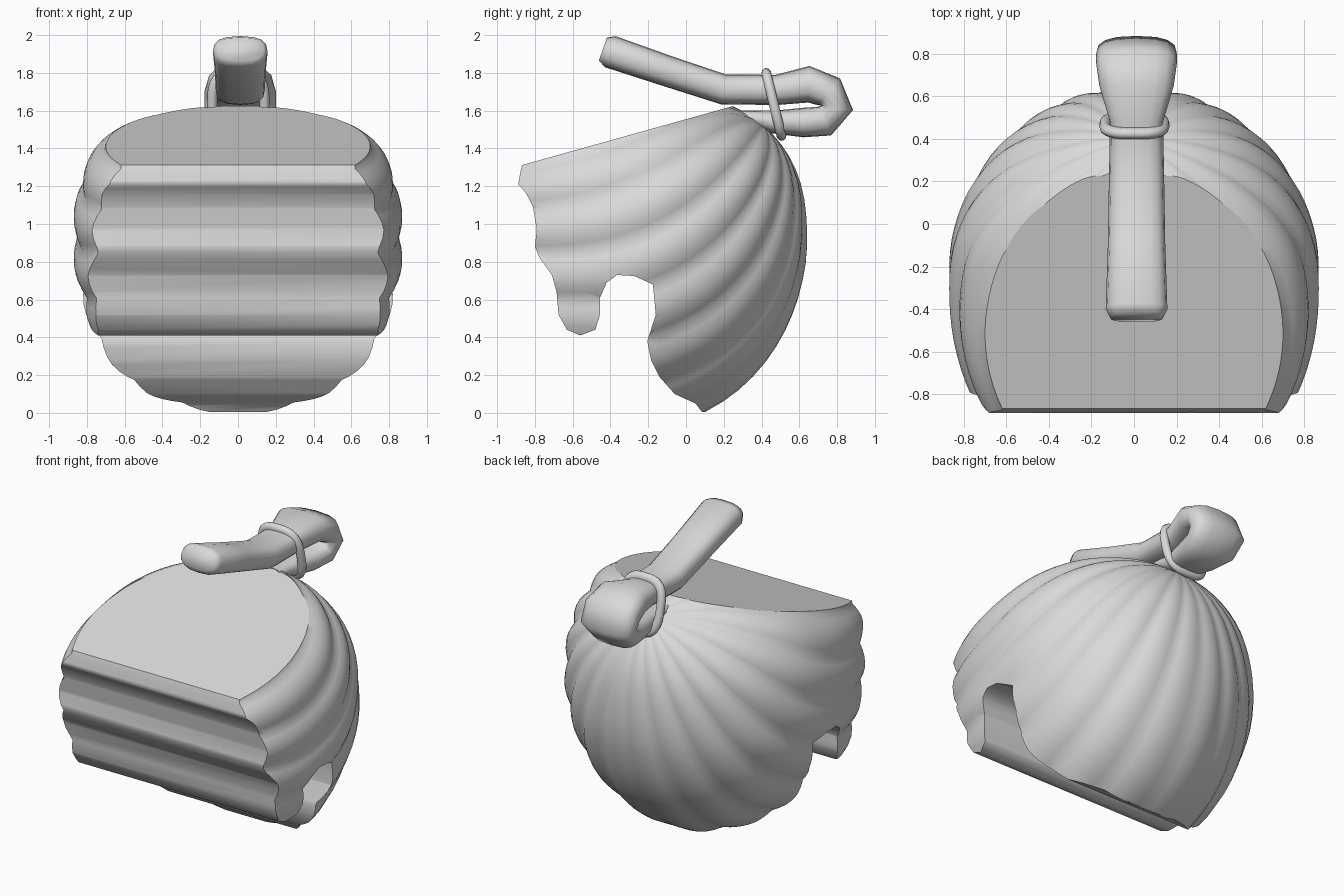
import bpy, bmesh
from math import sin, cos, pi, radians, copysign, atan2
from mathutils import Vector

if "Cube" in bpy.data.objects:
    bpy.data.objects.remove(bpy.data.objects["Cube"], do_unlink=True)

grey = bpy.data.materials.new("light_grey")
grey.use_nodes = True
grey.diffuse_color = (0.7, 0.7, 0.7, 1)
grey.node_tree.nodes["Principled BSDF"].inputs["Base Color"].default_value = grey.diffuse_color


def make(name, bm):
    bmesh.ops.recalc_face_normals(bm, faces=bm.faces)
    mesh = bpy.data.meshes.new(name)
    bm.to_mesh(mesh)
    bm.free()
    mesh.materials.append(grey)
    ob = bpy.data.objects.new(name, mesh)
    bpy.context.collection.objects.link(ob)
    return ob


def smooth(ob, angle):
    bpy.ops.object.select_all(action='DESELECT')
    ob.select_set(True)
    bpy.context.view_layer.objects.active = ob
    bpy.ops.object.shade_smooth_by_angle(angle=radians(angle))


def bridge(bm, a, b):
    n = len(a)
    for i in range(n):
        bm.faces.new((a[i], a[(i + 1) % n], b[(i + 1) % n], b[i]))


# Hair volume: rounded ball with combed strands fanning out from the knot
STRANDS, PER_STRAND, RINGS = 20, 6, 40
CENTRE = Vector((0, -0.25, 0.93))


def blend(value):
    return min(1, max(0, value * 2 + 0.5))


def hair_point(theta, phi):
    x, y, z = sin(theta) * cos(phi), cos(theta), sin(theta) * sin(phi)
    # strands are low at the back and fuller on the sides
    depth = (0.012 + 0.026 * abs(x)) * min(1, sin(theta) * 1.6)
    tilt = radians(42) * (1 + y) / 2          # strands sweep up toward the knot
    y, z = y * cos(tilt) - z * sin(tilt), y * sin(tilt) + z * cos(tilt)
    front = blend(-y)
    p = 2 + 0.4 * max(blend(z), 0.6 * front)  # squareness in height
    q = 2 + 0.2 * front                       # squareness in plan
    ry = 0.89 if y > 0 else 1.03
    rz = 0.78 if z > 0 else 1.01
    plan = (abs(x / 0.862) ** q + abs(y / ry) ** q) ** (1 / q)
    r = (plan ** p + abs(z / rz) ** p) ** (-1 / p)
    r *= 1 + depth * (abs(sin(phi * STRANDS / 2)) - 0.6)
    return CENTRE + Vector((x, y, z)) * r


bm = bmesh.new()
count = STRANDS * PER_STRAND
rings = [[bm.verts.new(hair_point(pi * i / RINGS, 2 * pi * j / count)) for j in range(count)]
         for i in range(1, RINGS)]
for a, b in zip(rings, rings[1:]):
    bridge(bm, a, b)
for ring, theta in ((rings[0], 0), (rings[-1], pi)):
    pole = bm.verts.new(hair_point(theta, 0))
    for j in range(count):
        bm.faces.new((ring[j], ring[(j + 1) % count], pole))
hair = make("hair", bm)

# Side outline of the hairline: forehead, sideburn, ear notch and nape
OUTLINE = [(-.868, 1.312), (-.878, 1.27), (-.888, 1.21), (-.87, 1.19), (-.845, 1.16),
           (-.81, 1.09), (-.79, .97), (-.80, .88),
           (-.775, .82), (-.71, .73), (-.685, .64), (-.675, .52), (-.63, .44), (-.56, .41),
           (-.48, .44), (-.455, .52), (-.455, .61), (-.42, .69), (-.365, .73), (-.275, .725),
           (-.175, .68), (-.16, .52), (-.205, .38), (-.185, .28), (-.14, .19), (-.06, .1),
           (.05, .05), (.085, .005), (1.2, .005), (1.2, 1.89)]
bm = bmesh.new()
sides = [[bm.verts.new((x, y, z)) for y, z in OUTLINE] for x in (-1.5, 1.5)]
bridge(bm, *sides)
for s in sides:
    bm.faces.new(s)
cutter = make("hairline_cutter", bm)
cutter.hide_render = True

mod = hair.modifiers.new("hairline", 'BOOLEAN')
mod.operation, mod.solver, mod.object = 'INTERSECT', 'EXACT', cutter
bpy.context.view_layer.objects.active = hair
bpy.ops.object.modifier_apply(modifier=mod.name)
bpy.data.objects.remove(cutter, do_unlink=True)
smooth(hair, 60)

# Crisp line where the cut faces meet the strands
bm = bmesh.new()
bm.from_mesh(hair.data)
for edge in bm.edges:
    cut = [abs(f.normal.x) < 0.0005 for f in edge.link_faces]
    if any(cut) and not all(cut):
        edge.smooth = False
bm.to_mesh(hair.data)
bm.free()

# Topknot: flat rounded tail, folded back over the head (y, z, half width, half thickness)
TAIL = [(.28, 1.57, .11, .03), (.46, 1.54, .11, .06), (.62, 1.537, .15, .078),
        (.735, 1.545, .175, .083), (.80, 1.615, .19, .085), (.757, 1.70, .19, .092),
        (.65, 1.74, .175, .097), (.48, 1.71, .125, .08), (.2, 1.712, .13, .08),
        (-.1, 1.81, .135, .082), (-.4, 1.912, .145, .087), (-.44, 1.926, .125, .065)]
MIDDLE_X = 0.012
bm = bmesh.new()
loops = []
for i, (y, z, w, h) in enumerate(TAIL):
    before, after = TAIL[max(i - 1, 0)], TAIL[min(i + 1, len(TAIL) - 1)]
    along = Vector((0, after[0] - before[0], after[1] - before[1])).normalized()
    up = Vector((0, -along.z, along.y))
    loop = []
    for k in range(16):
        a = 2 * pi * k / 16
        cx, cy = (copysign(abs(f) ** 0.75, f) for f in (cos(a), sin(a)))
        loop.append(bm.verts.new(Vector((MIDDLE_X + w * cx, y, z)) + up * h * cy))
    loops.append(loop)
for a, b in zip(loops, loops[1:]):
    bridge(bm, a, b)
bm.faces.new(loops[0])
bm.faces.new(loops[-1])
smooth(make("topknot", bm), 75)

# Tie around the folded tail, slightly squared to hug it
bpy.ops.mesh.primitive_torus_add(major_segments=32, minor_segments=10, major_radius=0.138,
                                 minor_radius=0.027, location=(MIDDLE_X - 0.01, .465, 1.633),
                                 rotation=(radians(103.6), 0, 0))
tie = bpy.context.object
tie.name = "hair_tie"
for v in tie.data.vertices:
    square = 1 + 0.12 * sin(2 * atan2(v.co.y, v.co.x)) ** 2
    v.co.x *= square
    v.co.y *= square * 1.2
tie.data.materials.append(grey)
smooth(tie, 60)
